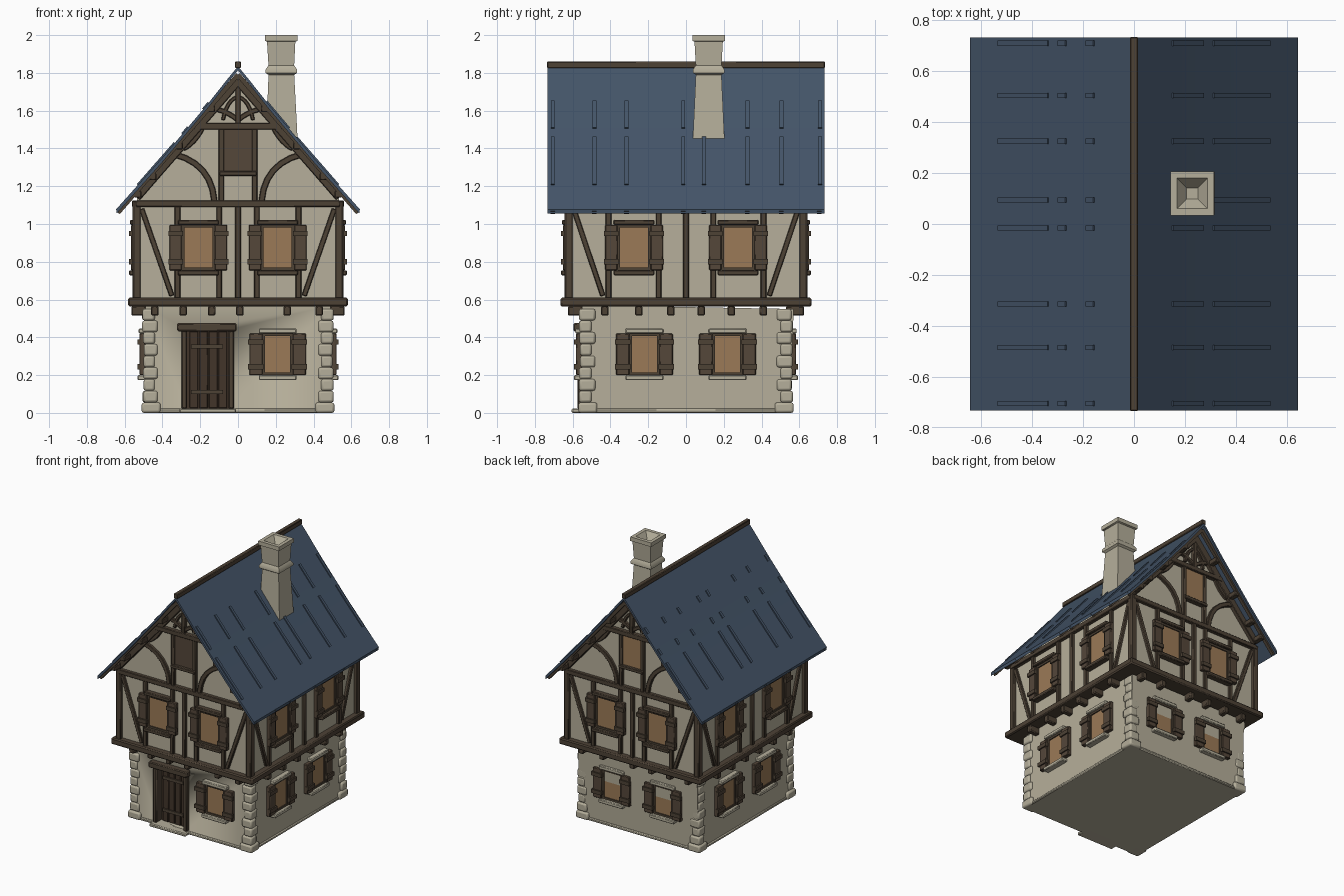
import bpy, bmesh, math, random
from mathutils import Matrix, Vector

if "Cube" in bpy.data.objects:
    bpy.data.objects.remove(bpy.data.objects["Cube"])

random.seed(4)


def mat(name, rgb):
    m = bpy.data.materials.new(name)
    m.diffuse_color = (*rgb, 1)
    m.use_nodes = True
    m.node_tree.nodes["Principled BSDF"].inputs["Base Color"].default_value = m.diffuse_color
    return m


PLASTER = mat("plaster", (0.47, 0.43, 0.325))
STONE = mat("stone", (0.46, 0.425, 0.325))
WOOD = mat("dark_timber", (0.075, 0.054, 0.036))
SHUTTER = mat("shutter_wood", (0.09, 0.063, 0.042))
DOOR = mat("door_wood", (0.055, 0.035, 0.023))
GLASS = mat("amber_glass", (0.33, 0.195, 0.095))
SLATE = mat("blue_slate", (0.058, 0.09, 0.14))

parts = {}      # name -> (bmesh, material, bevel)


def part(name, material=None, bevel=0):
    if name not in parts:
        parts[name] = (bmesh.new(), material, bevel)
    return parts[name][0]


def solid(bm, a, b):
    """Join two matching rings of points into a closed solid."""
    a, b = [bm.verts.new(p) for p in a], [bm.verts.new(p) for p in b]
    bm.faces.new(a)
    bm.faces.new(b)
    for i in range(len(a)):
        j = (i + 1) % len(a)
        bm.faces.new((a[i], a[j], b[j], b[i]))


def wall(axis, sign, dist):
    """Frame of a wall: u along it, d outwards, v up."""
    if axis == "y":
        return lambda u, d, v: Vector((u, sign * (dist + d), v))
    return lambda u, d, v: Vector((sign * (dist + d), u, v))


def box(bm, f, u0, u1, v0, v1, d0, d1):
    ring = [(u0, v0), (u1, v0), (u1, v1), (u0, v1)]
    solid(bm, [f(u, d0, v) for u, v in ring], [f(u, d1, v) for u, v in ring])


def beam(bm, f, p, q, w, d0, d1):
    p, q = Vector(p), Vector(q)
    t = (q - p).normalized()
    n = Vector((-t.y, t.x)) * w / 2
    ring = [p - n, q - n, q + n, p + n]
    solid(bm, [f(c.x, d0, c.y) for c in ring], [f(c.x, d1, c.y) for c in ring])


def curve_beam(bm, f, p, c, q, w, d0, d1, n=6):
    """Bent brace swept along a quadratic curve."""
    p, c, q = Vector(p), Vector(c), Vector(q)
    left, right = [], []
    for i in range(n + 1):
        t = i / n
        pt = p * (1 - t) ** 2 + c * 2 * t * (1 - t) + q * t * t
        tan = ((c - p) * (1 - t) + (q - c) * t).normalized()
        nn = Vector((-tan.y, tan.x)) * w / 2
        left.append(pt + nn)
        right.append(pt - nn)
    ring = left + right[::-1]
    solid(bm, [f(k.x, d0, k.y) for k in ring], [f(k.x, d1, k.y) for k in ring])


world = lambda x, y, z: Vector((x, y, z))
low = {"front": wall("y", -1, 0.55), "back": wall("y", 1, 0.55),
       "right": wall("x", 1, 0.49), "left": wall("x", -1, 0.49)}
top = {"front": wall("y", -1, 0.62), "back": wall("y", 1, 0.62),
       "right": wall("x", 1, 0.535), "left": wall("x", -1, 0.535)}

# Wall masses
box(part("ground_floor_walls", PLASTER), world, -0.49, 0.49, 0, 0.57, -0.55, 0.55)
outline = [(-0.535, 0.59), (0.535, 0.59), (0.535, 1.18), (0, 1.79), (-0.535, 1.18)]
solid(part("upper_walls", PLASTER), [(x, -0.62, z) for x, z in outline],
      [(x, 0.62, z) for x, z in outline])
box(part("plinth", STONE, 0.006), world, -0.498, 0.498, 0, 0.022, -0.56, 0.56)
box(part("jetty_beam", WOOD, 0.008), world, -0.582, 0.582, 0.563, 0.61, -0.665, 0.665)
for bm_name in ("ground_floor_walls", "plinth", "jetty_beam"):
    # these were given as (x, z, y); swap into place
    for v in parts[bm_name][0].verts:
        v.co = (v.co.x, v.co.z, v.co.y) if abs(v.co.y) <= 0.61 and abs(v.co.z) > 0.54 and v.co.y >= 0 else v.co


# Corner stones, alternating long and short
q = part("corner_stones", STONE, 0.012)
for sx in (-1, 1):
    for sy in (-1, 1):
        z = 0.0
        for i in range(9):
            h = 0.055 if i == 0 else 0.062
            a, b = (0.065, 0.05) if i % 2 else (0.05, 0.07)
            if i == 0:
                a, b = 0.08, 0.08
            o = 0.02 if i == 0 else 0.008 + random.random() * 0.01
            x0, x1 = sorted((sx * (0.49 - a), sx * (0.49 + o)))
            y0, y1 = sorted((sy * (0.55 - b), sy * (0.55 + o)))
            box(q, lambda u, d, v: Vector((u, d, v)), x0, x1, z, z + h, y0, y1)
            z += h

# Joist ends below the jetty
j = part("joist_ends", WOOD, 0.006)
for side in low:
    xs = (-0.44, -0.29, -0.14, 0.01, 0.26, 0.43) if side in ("front", "back") \
        else (-0.43, -0.25, -0.08, 0.08, 0.24, 0.41)
    for u in xs:
        box(j, low[side], u - 0.02, u + 0.02, 0.515, 0.565, -0.02, 0.075)


def window(f, u, v0, v1, hw, sw, trim, trim_mat):
    """Glass, frame, two open shutters with straps, sill and lintel."""
    box(part("window_glass", GLASS), f, u - hw, u + hw, v0, v1, -0.01, 0.012)
    fr = part("window_frames", WOOD)
    for s in (-1, 1):
        a, b = sorted((u + s * hw, u + s * (hw - 0.014)))
        box(fr, f, a, b, v0, v1, -0.01, 0.02)
        a, b = sorted((u + s * hw, u + s * (hw + sw)))
        box(part("shutters", SHUTTER, 0.004), f, a, b, v0, v1, 0, 0.032)
        for v in (v0 + 0.045, v1 - 0.045):
            box(part("shutter_straps", WOOD), f, a - 0.006, b + 0.006, v - 0.014, v + 0.014, 0.02, 0.042)
    for v in (v0, v1 - 0.014):
        box(fr, f, u - hw, u + hw, v, v + 0.014, -0.01, 0.02)
    t = part(trim, trim_mat, 0.005)
    box(t, f, u - hw - 0.02, u + hw + 0.02, v0 - 0.027, v0, -0.01, 0.042)
    box(t, f, u - hw - 0.02, u + hw + 0.02, v1, v1 + 0.027, -0.01, 0.036)


# Windows on every side
for side in low:
    gable = side in ("front", "back")
    for u in ((-0.21, 0.21) if gable else (-0.22, 0.22)):
        if not (side == "front" and u < 0):
            window(low[side], u, 0.2, 0.42, 0.08, 0.07, "stone_sills", STONE)
    for u in ((-0.21, 0.21) if gable else (-0.275, 0.275)):
        window(top[side], u, 0.755, 0.995, 0.088, 0.065, "timber_sills", WOOD)

# Doorway with lintel, jambs, boarded door and step
f = low["front"]
box(part("door_opening_cutter"), f, -0.275, -0.045, 0.024, 0.44, -0.06, 0.1)
box(part("door", DOOR), f, -0.275, -0.045, 0.022, 0.44, -0.07, -0.04)
for i in range(4):
    u = -0.256 + i * 0.051
    box(part("door_boards", DOOR, 0.003), f, u, u + 0.045, 0.025, 0.43, -0.04, -0.03)
for v in (0.1, 0.34):
    box(part("door_straps", WOOD), f, -0.25, -0.08, v, v + 0.022, -0.03, -0.02)
d = part("door_frame", WOOD, 0.006)
box(d, f, -0.322, -0.008, 0.432, 0.475, -0.01, 0.045)
for u in (-0.3, -0.05):
    box(d, f, u, u + 0.03, 0.022, 0.435, -0.05, 0.025)
box(part("door_step", STONE, 0.006), f, -0.31, -0.01, 0, 0.024, -0.05, 0.055)

# Timber framing of the upper floor
t = part("timber_frame", WOOD, 0.004)
for side, f in top.items():
    gable = side in ("front", "back")
    c = 0.54 if gable else 0.625
    posts = (0.32, 0.1) if gable else (0.41, 0.145)
    box(t, f, -0.015, 0.015, 0.6, 1.1, -0.01, 0.022)
    box(t, f, -c, c, 1.09, 1.125, -0.01, 0.026)
    for s in (-1, 1):
        a, b = sorted((s * (c - 0.022), s * (c + 0.018)))
        box(t, f, a, b, 0.6, 1.12, -0.02, 0.02)
        for p in posts:
            box(t, f, s * p - 0.015, s * p + 0.015, 0.6, 1.1, -0.01, 0.02)
        beam(t, f, (s * (c - 0.03), 1.08), (s * (posts[0] + 0.03), 0.62), 0.027, -0.01, 0.018)
    if not gable:
        continue
    # Gable: sloping plates, collar, window posts, bent braces and king post
    box(t, f, -0.235, 0.235, 1.5, 1.535, -0.01, 0.03)
    box(t, f, -0.014, 0.014, 1.53, 1.76, -0.01, 0.026)
    box(t, f, -0.1, 0.1, 1.255, 1.28, -0.01, 0.035)
    for s in (-1, 1):
        beam(t, f, (s * 0.54, 1.145), (0, 1.765), 0.055, -0.01, 0.028)
        box(t, f, s * 0.088 - 0.014, s * 0.088 + 0.014, 1.12, 1.51, -0.01, 0.024)
        curve_beam(t, f, (s * 0.34, 1.37), (s * 0.14, 1.32), (s * 0.125, 1.12), 0.032, -0.01, 0.02)
        curve_beam(t, f, (s * 0.29, 1.4), (s * 0.23, 1.43), (s * 0.19, 1.51), 0.03, -0.01, 0.02)
        curve_beam(t, f, (0, 1.55), (s * 0.06, 1.6), (s * 0.13, 1.61), 0.026, -0.01, 0.02)
        curve_beam(t, f, (s * 0.01, 1.67), (s * 0.06, 1.65), (s * 0.08, 1.55), 0.02, -0.01, 0.02)
        # Purlin ends carrying the roof overhang
        for x in (0.53, 0.45, 0.31, 0.14):
            z = 1.765 - 1.16 * x
            box(part("purlin_ends", WOOD, 0.004), f, s * x - 0.018, s * x + 0.018, z - 0.01, z + 0.026, -0.02, 0.095)
    name, m = ("loft_shutter", SHUTTER) if side == "front" else ("loft_glass", GLASS)
    box(part(name, m), f, -0.076, 0.076, 1.28, 1.5, -0.01, 0.014)

# Roof: thin, slightly hollow slopes
half = [(0.645, 1.078), (0.4, 1.352), (0.16, 1.636), (0.06, 1.762), (0, 1.835)]
upper = half + [(-x, z) for x, z in half[-2::-1]]
ring = upper + [(x * 0.995, z - 0.022) for x, z in upper[::-1]]
solid(part("roof", SLATE), [(x, -0.733, z) for x, z in ring], [(x, 0.733, z) for x, z in ring])
box(part("ridge_beam", WOOD, 0.004), wall("y", 1, 0), -0.016, 0.016, 1.825, 1.86, -0.735, 0.735)


def roof_z(x):
    for (x0, z0), (x1, z1) in zip(half, half[1:]):
        if x1 <= x <= x0:
            return z1 + (z0 - z1) * (x - x1) / (x0 - x1)


# Raised strips on the slopes and rafters under the roof ends
for y in (-0.705, -0.485, -0.315, -0.015, 0.095, 0.325, 0.505, 0.71):
    for s, spans in ((1, ((0.15, 0.27), (0.31, 0.53))),
                     (-1, ((0.155, 0.185), (0.265, 0.295), (0.335, 0.53)))):
        for a, b in spans:
            beam(part("roof_strips", SLATE), wall("y", 1, 0), (s * a, roof_z(a)), (s * b, roof_z(b)),
                 0.014, y - 0.01, y + 0.01)
for s in (-1, 1):
    for y in (-0.705, 0.705):
        beam(part("end_rafters", WOOD), wall("y", 1, 0), (s * 0.635, 1.06), (0, 1.79), 0.024, y - 0.012, y + 0.012)
    for y in (-0.485, -0.315, -0.015, 0.095, 0.325, 0.505):
        beam(part("eave_rafters", WOOD), wall("y", 1, 0), (s * 0.635, 1.06), (s * 0.5, 1.215), 0.024, y - 0.012, y + 0.012)

# Chimney: stacked square sections with collar, cap and sunken top
ch = part("chimney", STONE)
prev = None
for z, h in ((1.40, 0.086), (1.79, 0.068), (1.80, 0.083), (1.818, 0.083), (1.84, 0.068),
             (1.965, 0.075), (1.97, 0.086), (2.0, 0.086), (2.0, 0.06), (1.95, 0.022)):
    cx = 0.232 - (z - 1.4) * 0.006
    r = [ch.verts.new((cx + a * h, 0.12 + b * h, z)) for a, b in ((-1, -1), (1, -1), (1, 1), (-1, 1))]
    if prev:
        for i in range(4):
            ch.faces.new((prev[i], prev[(i + 1) % 4], r[(i + 1) % 4], r[i]))
    else:
        ch.faces.new(r[::-1])
    prev = r
ch.faces.new(prev)

# Turn every part into an object
for name, (bm, material, bevel) in parts.items():
    bmesh.ops.recalc_face_normals(bm, faces=bm.faces)
    me = bpy.data.meshes.new(name)
    bm.to_mesh(me)
    ob = bpy.data.objects.new(name, me)
    bpy.context.collection.objects.link(ob)
    if material:
        me.materials.append(material)
    if bevel:
        m = ob.modifiers.new("soft_edges", "BEVEL")
        m.width, m.segments = bevel, 2 if name == "corner_stones" else 1
    ob.select_set(True)
    bpy.context.view_layer.objects.active = ob
bpy.ops.object.shade_smooth_by_angle(angle=math.radians(35))
cutter = bpy.data.objects["door_opening_cutter"]
cutter.hide_render = True
cutter.display_type = "WIRE"
cut = bpy.data.objects["ground_floor_walls"].modifiers.new("doorway", "BOOLEAN")
cut.object, cut.solver = cutter, "EXACT"
